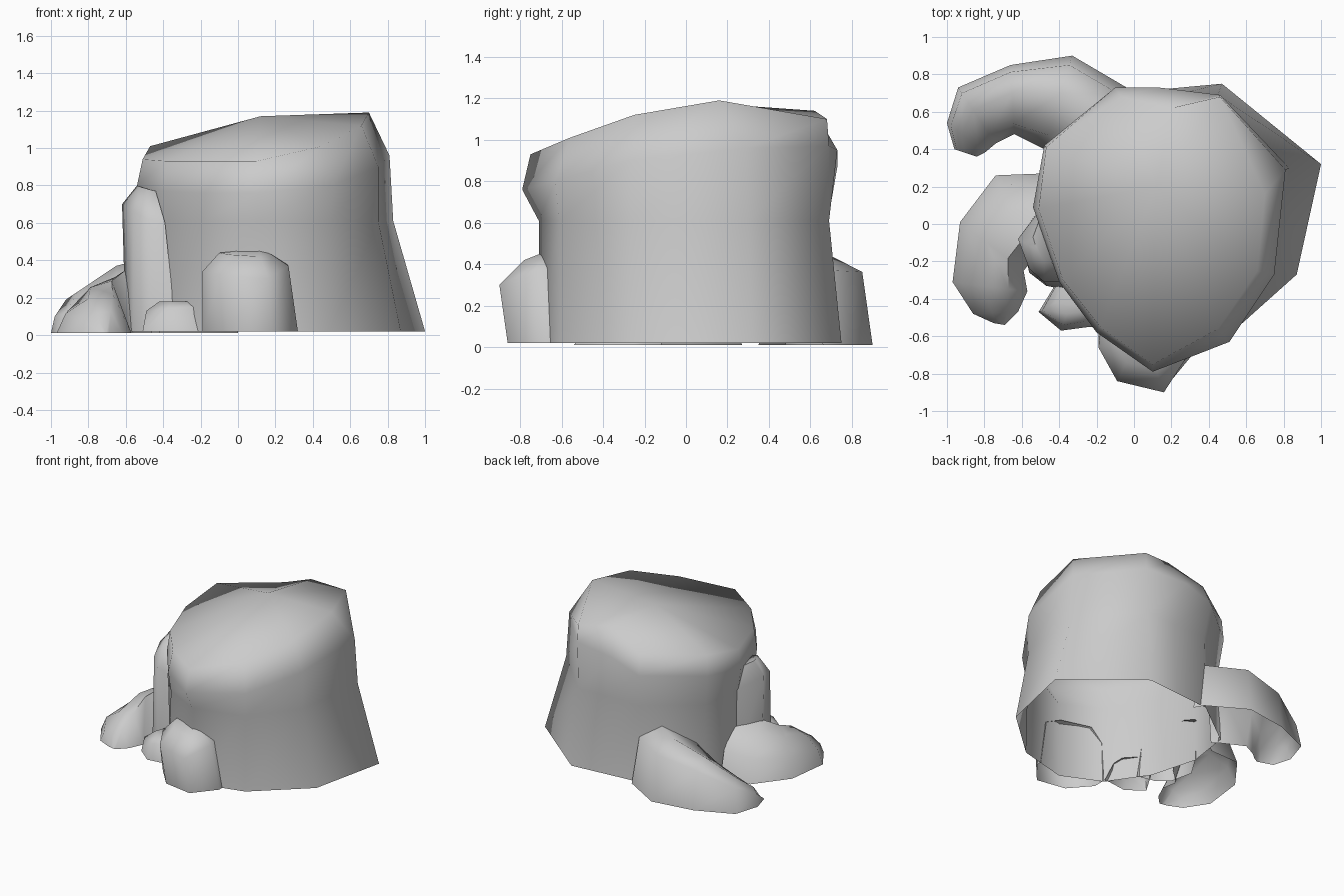
import bpy, bmesh
from mathutils import Vector

if "Cube" in bpy.data.objects:
    bpy.data.objects.remove(bpy.data.objects["Cube"])


def loft(name, rings, closed=True, apex=None, cap=False):
    """Skin equal-length rows of points; optionally finish with an apex fan or flat cap."""
    bm = bmesh.new()
    rows = [[bm.verts.new(p) for p in r] for r in rings]
    n = len(rows[0])
    for a, b in zip(rows, rows[1:]):
        for i in range(n if closed else n - 1):
            j = (i + 1) % n
            bm.faces.new((a[i], a[j], b[j], b[i]))
    if apex:
        c = bm.verts.new(apex)
        for i in range(n):
            bm.faces.new((rows[-1][i], rows[-1][(i + 1) % n], c))
    if cap:
        bm.faces.new(rows[-1])
    bmesh.ops.recalc_face_normals(bm, faces=bm.faces)
    # open shells: make sure the normals look up and outwards
    mid = sum((v.co for v in bm.verts), Vector()) / len(bm.verts)
    mid.z = 0
    if sum((f.calc_center_median() - mid).dot(f.normal) * f.calc_area() for f in bm.faces) < 0:
        bmesh.ops.reverse_faces(bm, faces=bm.faces)
    me = bpy.data.meshes.new(name)
    bm.to_mesh(me)
    bm.free()
    ob = bpy.data.objects.new(name, me)
    bpy.context.collection.objects.link(ob)
    bpy.ops.object.select_all(action='DESELECT')
    ob.select_set(True)
    bpy.context.view_layer.objects.active = ob
    bpy.ops.object.shade_smooth_by_angle(angle=1.25)
    return ob


def flat(points, z):
    return [(x, y, z) for x, y in points]


# Stump: flared open foot, waist, bulging lip and slanted, domed top
foot = flat([(1.0, .32), (.47, .75), (.2, .725), (-.08, .70), (-.45, .42), (-.5, .08),
             (-.4, -.28), (-.2, -.57), (.1, -.71), (.49, -.61), (.87, -.27)], .02)
waist = flat([(.83, .3), (.45, .69), (.2, .685), (-.08, .68), (-.45, .4), (-.5, .07),
              (-.39, -.29), (-.19, -.56), (.1, -.71), (.49, -.61), (.75, -.27)], .61)
lip = [(.81, .29, .96), (.46, .69, .97), (.13, .73, .95), (-.1, .73, .87), (-.48, .42, .85), (-.54, .09, .8),
       (-.4, -.31, .77), (-.2, -.58, .76), (.1, -.79, .76), (.51, -.63, .8), (.75, -.27, .9)]
rim = [(.70, .16, 1.19), (.46, .68, 1.10), (.2, .62, 1.14), (-.07, .68, 1.02), (-.47, .41, 1.01), (-.51, .08, .94),
       (-.38, -.3, .93), (-.18, -.55, .93), (.1, -.75, .93), (.45, -.56, 1.01), (.66, -.25, 1.12)]
loft("stump", [foot, waist, lip, rim], apex=(.12, .2, 1.17))


# Curling roots: each station is outer edge, inner edge, height
def root(name, profile, stations):
    rows = []
    for outer, inner, h in stations:
        a, b = Vector((*outer, .01)), Vector((*inner, .01))
        rows.append([a.lerp(b, t) + Vector((0, 0, h * k)) for t, k in profile])
    loft(name, rows, closed=False)


root("back_root", [(0, 0), (.1, .82), (.4, 1), (.85, .7), (1, 0)],
     [((.0, .66), (-.42, .35), .44), ((-.04, .73), (-.46, .39), .44),
      ((-.33, .9), (-.48, .40), .43), ((-.66, .85), (-.64, .48), .36),
      ((-.94, .73), (-.74, .43), .22), ((-1, .54), (-.80, .38), .11),
      ((-.96, .4), (-.84, .36), .0)])
root("left_root", [(0, 0), (.12, .5), (.42, .88), (.75, 1), (1, 0)],
     [((-.49, .27), (-.46, -.12), .37), ((-.74, .26), (-.55, -.2), .34),
      ((-.93, .01), (-.59, -.25), .28), ((-.97, -.31), (-.57, -.36), .21),
      ((-.86, -.48), (-.62, -.47), .12), ((-.75, -.53), (-.69, -.54), .0)])


# Upright root humps leaning on the stump
def hump(name, rings):
    loft(name, rings, closed=False, cap=True)


hump("front_root", [
    flat([(-.19, -.56), (-.19, -.66), (-.05, -.82), (.18, -.86), (.32, -.69), (.32, -.65)], .02),
    [(-.18, -.57, .33), (-.19, -.66, .34), (-.09, -.84, .32), (.16, -.9, .3), (.27, -.73, .37), (.26, -.66, .38)],
    [(-.1, -.59, .44), (-.1, -.64, .44), (-.04, -.74, .43), (.12, -.78, .42), (.18, -.7, .43), (.11, -.68, .46)],
])
hump("small_front_root", [
    flat([(-.4, -.29), (-.51, -.47), (-.39, -.57), (-.24, -.55), (-.19, -.55)], .02),
    [(-.4, -.3, .15), (-.49, -.46, .13), (-.38, -.54, .14), (-.25, -.52, .15), (-.23, -.5, .15)],
    [(-.38, -.31, .18), (-.42, -.42, .18), (-.36, -.48, .18), (-.28, -.47, .18), (-.26, -.44, .18)],
])
hump("upright_side_root", [
    flat([(-.49, .1), (-.6, -.08), (-.56, -.26), (-.47, -.33), (-.33, -.36)], .02),
    [(-.5, .08, .62), (-.62, -.08, .7), (-.56, -.24, .66), (-.48, -.31, .62), (-.39, -.31, .6)],
    [(-.5, .04, .78), (-.54, -.07, .8), (-.52, -.14, .79), (-.48, -.2, .78), (-.44, -.2, .77)],
])
